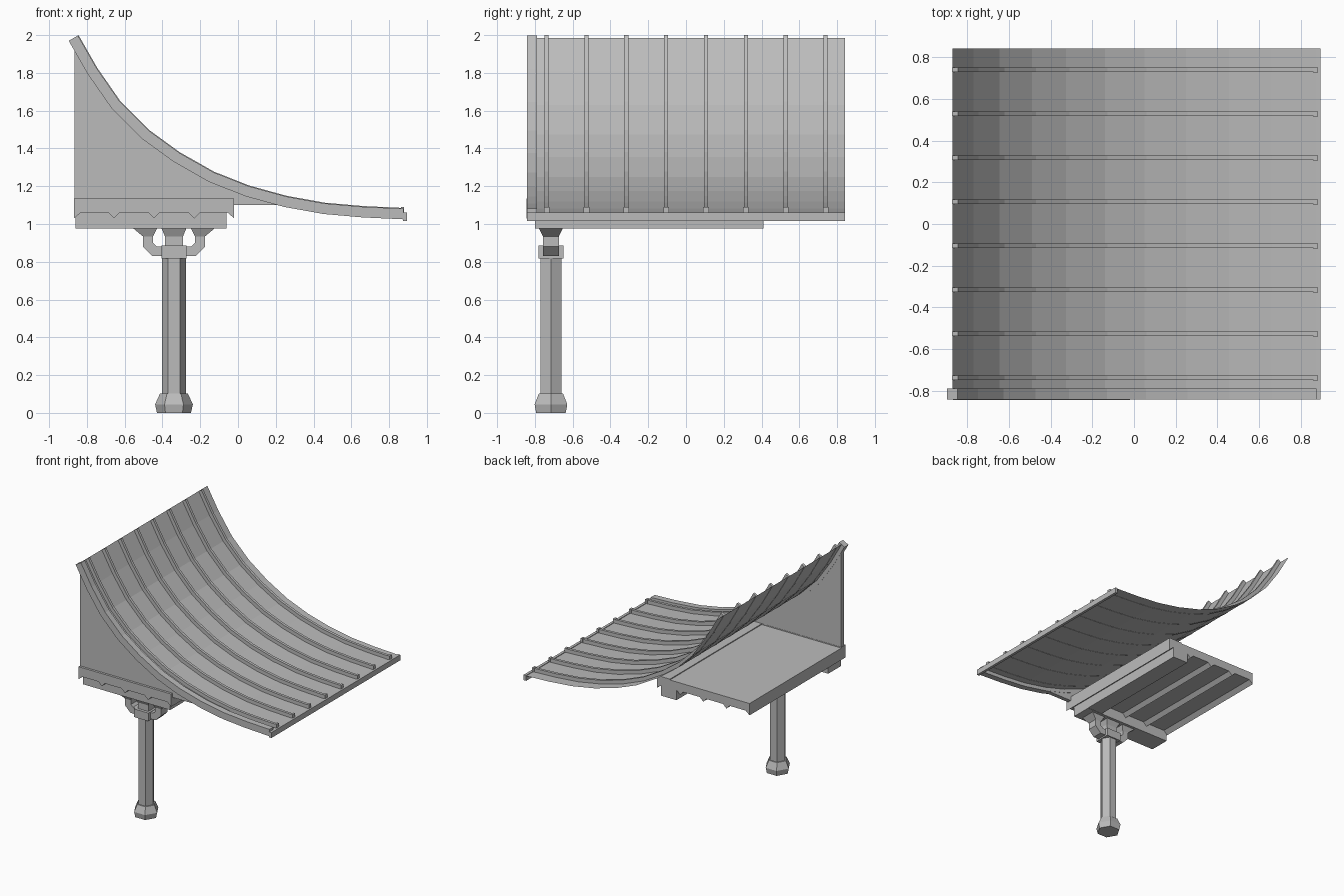
import bpy, bmesh, math
from mathutils import Vector

cube = bpy.data.objects.get("Cube")
if cube:
    bpy.data.objects.remove(cube, do_unlink=True)

grey = bpy.data.materials.new("plain grey")
grey.use_nodes = True
COLOR = (0.5, 0.5, 0.5, 1)
grey.diffuse_color = COLOR
grey.node_tree.nodes["Principled BSDF"].inputs["Base Color"].default_value = COLOR


def finish(name, bm, solid=True):
    if solid:
        bmesh.ops.recalc_face_normals(bm, faces=bm.faces)
    mesh = bpy.data.meshes.new(name)
    bm.to_mesh(mesh)
    bm.free()
    mesh.materials.append(grey)
    obj = bpy.data.objects.new(name, mesh)
    bpy.context.collection.objects.link(obj)
    return obj


def loft(name, rings):
    """Closed solid through rings of equal point count."""
    bm = bmesh.new()
    loops = [[bm.verts.new(p) for p in ring] for ring in rings]
    for a, b in zip(loops, loops[1:]):
        for i in range(len(a)):
            j = (i + 1) % len(a)
            bm.faces.new((a[i], a[j], b[j], b[i]))
    bm.faces.new(loops[0])
    bm.faces.new(loops[-1])
    return finish(name, bm)


def prism(name, pts, y0, y1):
    """An x-z profile pushed along y."""
    return loft(name, [[(x, y, z) for x, z in pts] for y in (y0, y1)])


def box(name, x0, x1, y0, y1, z0, z1):
    return prism(name, [(x0, z0), (x1, z0), (x1, z1), (x0, z1)], y0, y1)


def rect(cx, cy, hx, hy, z):
    return [(cx - hx, cy - hy, z), (cx + hx, cy - hy, z),
            (cx + hx, cy + hy, z), (cx - hx, cy + hy, z)]


# Roof curve and its offsets
curve = [Vector(p) for p in (
    (-.87, 1.985), (-.77, 1.81), (-.645, 1.63), (-.49, 1.475), (-.325, 1.355),
    (-.14, 1.25), (.05, 1.175), (.25, 1.12), (.455, 1.083), (.66, 1.065), (.875, 1.055))]


def offset(d):
    out = []
    for i, p in enumerate(curve):
        t = curve[min(i + 1, len(curve) - 1)] - curve[max(i - 1, 0)]
        t.normalize()
        out.append((p.x - t.y * d, p.y + t.x * d))
    return out


def band(name, low, high, y0, y1):
    """Strip following the roof curve, built as a loft of cross-sections."""
    return loft(name, [[(a[0], y0, a[1]), (a[0], y1, a[1]), (b[0], y1, b[1]), (b[0], y0, b[1])]
                       for a, b in zip(offset(low), offset(high))])


# Roof sheet
bm = bmesh.new()
rows = [[bm.verts.new((p.x, y, p.y)) for y in (-.84, .842)] for p in curve]
for a, b in zip(rows, rows[1:]):
    bm.faces.new((a[0], b[0], b[1], a[1]))
finish("roof_sheet", bm, solid=False)

# Front edge trim, eave strip and raised ribs
band("roof_front_trim", -.03, .026, -.842, -.79)
box("eave_strip", .873, .895, -.842, .842, 1.015, 1.06)
for i in range(8):
    y = -.738 + i * .211
    band(f"roof_rib_{i + 1}", -.002, .03, y - .011, y + .011)
    box(f"rib_end_{i + 1}", .862, .88, y - .015, y + .015, 1.06, 1.09)

# Gable wall below the trim
under = [(max(x, -.865), z) for x, z in offset(-.02)[:7]]
prism("gable_wall", [(-.865, 1.07), (-.02, 1.07), (-.02, 1.10), (.25, 1.10)] + under[::-1],
      -.826, -.792)

# Platform with triangular joists along its underside
STEP, LEFT, RIGHT = .212, -.868, -.02
under = [(LEFT, 1.03), (LEFT + .035, 1.06)]
for k in range(1, 4):
    x = LEFT + STEP * k
    under += [(x - .03, 1.06), (x, 1.03), (x + .03, 1.06)]
under += [(RIGHT - .035, 1.06), (RIGHT, 1.03)]
prism("platform", under + [(RIGHT, 1.128), (LEFT, 1.128)], -.845, .41)
box("platform_front_lip", LEFT, RIGHT, -.845, -.79, 1.1, 1.135)
box("platform_side_board", -.14, RIGHT, -.8, .41, 1.1, 1.135)

# Beams under the platform
box("front_beam", -.86, -.06, -.8, -.63, .975, 1.062)
box("side_beam", -.2, -.06, -.8, .41, .977, 1.062)

# Hexagonal post and foot
PX, PY = -.339, -.715


def hexagon(r, z):
    return [(PX + r * math.cos(math.pi / 3 * i), PY + r * math.sin(math.pi / 3 * i), z)
            for i in range(6)]


loft("post", [hexagon(.064, .08), hexagon(.064, .83)])
loft("post_foot", [hexagon(.09, 0), hexagon(.1, .045), hexagon(.074, .102)])

# Collar, centre stem and the two bracket arms with flared caps
loft("post_collar", [rect(PX, PY, .067, .066, z) for z in (.818, .885)])
loft("centre_stem", [rect(PX, PY, .048, .042, .88), rect(PX, PY, .048, .042, .935),
                     rect(PX, PY, .066, .064, .978)])
arm = [(.06, .83), (.115, .83), (.165, .88), (.165, .937), (.111, .937),
       (.111, .9), (.092, .882), (.06, .882)]
for side, s in (("right", -1), ("left", 1)):
    prism(f"{side}_bracket_arm", [(PX + s * u, z) for u, z in arm], PY - .042, PY + .042)
    loft(f"{side}_bracket_cap", [rect(PX + s * .138, PY, .027, .042, .935),
                                 rect(PX + s * .153, PY, .064, .064, .978)])
